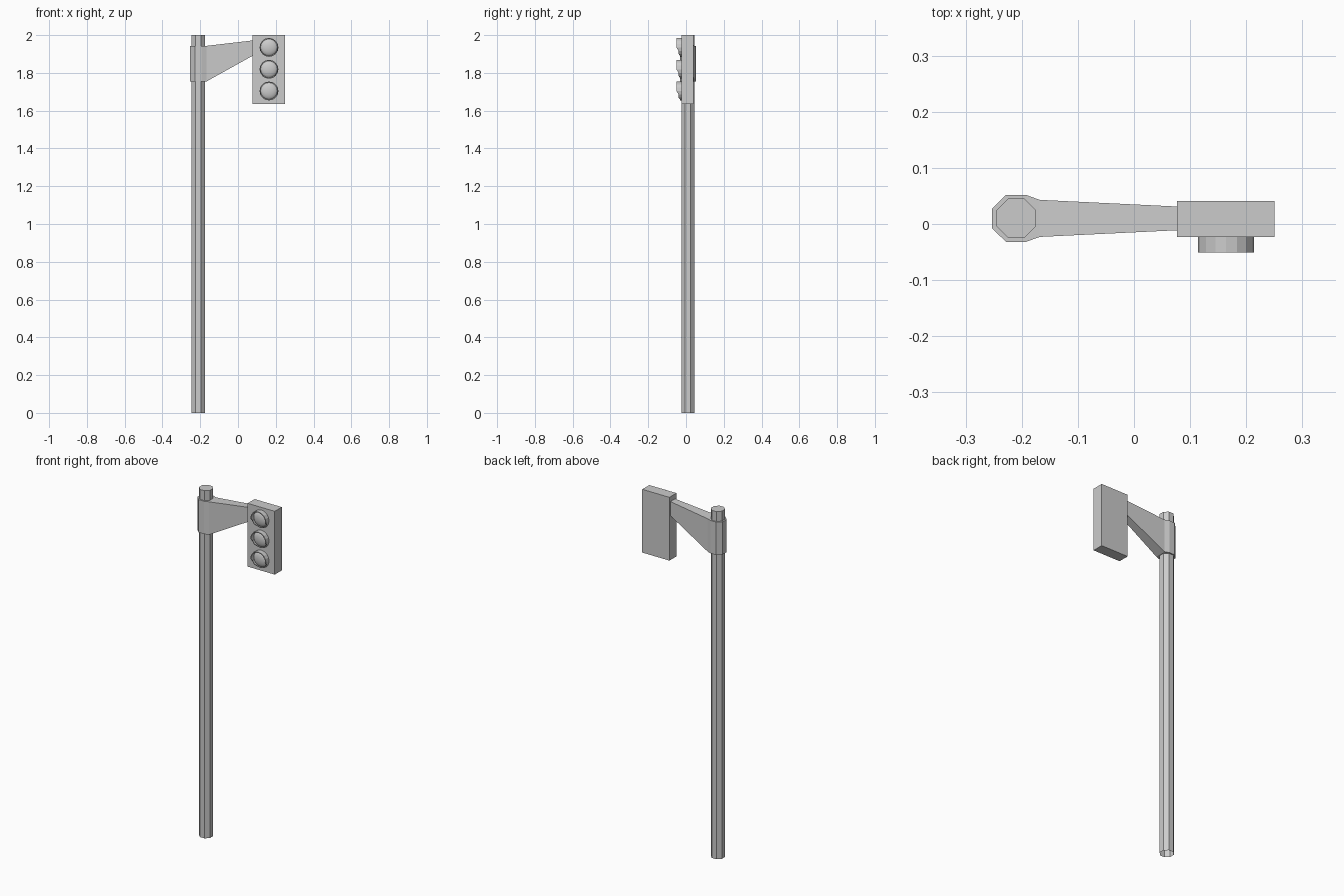
import bpy, bmesh, math
from mathutils import Matrix

if "Cube" in bpy.data.objects:
    bpy.data.objects.remove(bpy.data.objects["Cube"])

def finish(name, bm, recalc=True):
    if recalc:
        bmesh.ops.recalc_face_normals(bm, faces=bm.faces)
    me = bpy.data.meshes.new(name)
    bm.to_mesh(me)
    bm.free()
    ob = bpy.data.objects.new(name, me)
    bpy.context.collection.objects.link(ob)
    return ob

PX, PY = -0.21, 0.01  # pole axis

# octagonal pole, capped on top and open at the bottom
bm = bmesh.new()
r = 0.035 / math.cos(math.pi / 8)
ring = [(PX + r * math.cos((i + .5) * math.pi / 4), PY + r * math.sin((i + .5) * math.pi / 4)) for i in range(8)]
low = [bm.verts.new((x, y, 0)) for x, y in ring]
top = [bm.verts.new((x, y, 2)) for x, y in ring]
for i in range(8):
    j = (i + 1) % 8
    bm.faces.new((low[i], low[j], top[j], top[i]))
bm.faces.new(top)
finish("pole", bm, recalc=False)

# clamp around the pole tapering into the arm: half outline (x, y offset, z low, z high)
half = [(0.08, 0.021, 1.892, 1.972), (-0.168, 0.033, 1.754, 1.943),
        (-0.193, 0.042, 1.754, 1.943), (-0.228, 0.042, 1.754, 1.943),
        (-0.253, 0.0175, 1.754, 1.943)]
bm = bmesh.new()
rows = []
for x, d, z0, z1 in half:
    rows.append([bm.verts.new((x, PY + s * d, z)) for s, z in ((-1, z0), (1, z0), (1, z1), (-1, z1))])
for a, b in zip(rows, rows[1:]):
    for i in range(4):
        j = (i + 1) % 4
        bm.faces.new((a[i], a[j], b[j], b[i]))
bm.faces.new(rows[0])
bm.faces.new(rows[-1])
finish("bracket_arm", bm)

# signal housing
bm = bmesh.new()
bmesh.ops.create_cube(bm, size=1, matrix=Matrix.Translation((0.1635, 0.009, 1.818)) @ Matrix.Diagonal((0.173, 0.064, 0.364, 1)))
finish("signal_housing", bm)

def lamp(n, cx, cz):
    face_y = -0.023
    # domed lens
    bm = bmesh.new()
    bmesh.ops.create_uvsphere(bm, u_segments=16, v_segments=12, radius=1)
    bmesh.ops.bisect_plane(bm, geom=bm.verts[:] + bm.edges[:] + bm.faces[:], plane_co=(0, 0, 0),
                           plane_no=(0, 0, 1), clear_inner=True)
    bmesh.ops.transform(bm, verts=bm.verts, matrix=Matrix.Translation((cx, face_y, cz)) @
                        Matrix.Rotation(math.pi / 2, 4, 'X') @ Matrix.Diagonal((0.046, 0.046, 0.018, 1)))
    lens = finish("lens_%d" % n, bm, recalc=False)
    for p in lens.data.polygons:
        p.use_smooth = True
    # visor: deep over the top, shallow below
    bm = bmesh.new()
    N, rows = 16, []
    for i in range(N):
        a = 2 * math.pi * i / N
        s = math.sin(a)
        depth = 0.028 if s > -0.1 else (0.016 if s > -0.8 else 0.008)
        rows.append([bm.verts.new((cx + q * math.cos(a), y, cz + q * s)) for q, y in
                     ((0.05, face_y), (0.05, face_y - depth), (0.045, face_y - depth), (0.045, face_y))])
    for i in range(N):
        a, b = rows[i], rows[(i + 1) % N]
        for k in range(3):
            bm.faces.new((a[k], a[k + 1], b[k + 1], b[k]))
    finish("visor_%d" % n, bm)

for n, z in enumerate((1.935, 1.819, 1.704), 1):
    lamp(n, 0.164, z)
